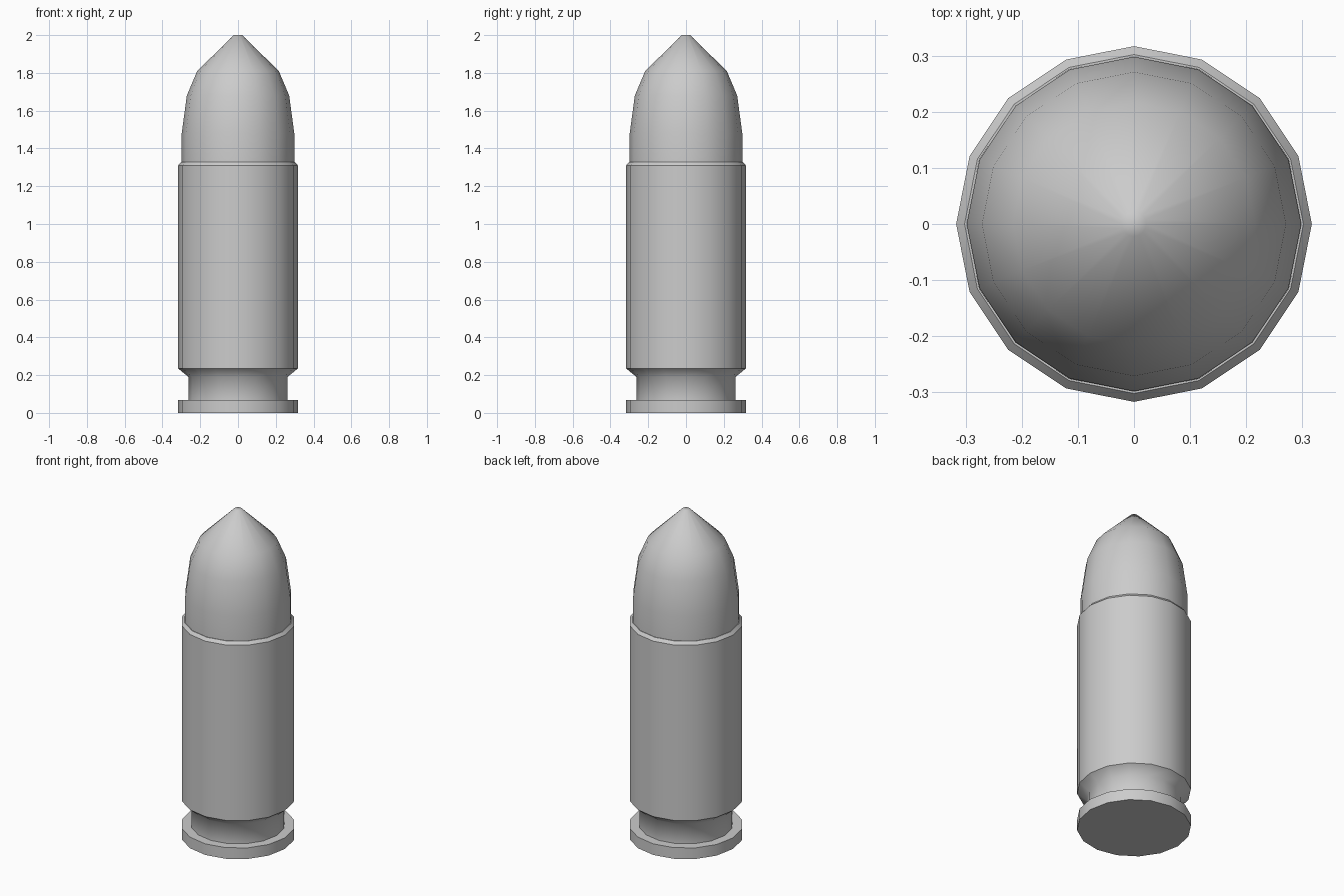
import bpy, bmesh, math

if "Cube" in bpy.data.objects:
    bpy.data.objects.remove(bpy.data.objects["Cube"])

SIDES = 16

def lathe(name, profile):
    """Revolve (radius, z, sharp) rings around z and cap both ends."""
    bm = bmesh.new()
    rings = []
    for r, z, _ in profile:
        rings.append([bm.verts.new((r * math.cos(2 * math.pi * i / SIDES),
                                    r * math.sin(2 * math.pi * i / SIDES), z))
                      for i in range(SIDES)])
    for a, b in zip(rings, rings[1:]):
        for i in range(SIDES):
            j = (i + 1) % SIDES
            bm.faces.new((a[i], a[j], b[j], b[i]))
    bm.faces.new(rings[0][::-1])
    bm.faces.new(rings[-1])
    for f in bm.faces:
        f.smooth = True
    # crisp rings stay sharp
    for ring, (_, _, sharp) in zip(rings, profile):
        if sharp:
            for i in range(SIDES):
                bm.edges.get((ring[i], ring[(i + 1) % SIDES])).smooth = False
    bm.normal_update()
    mesh = bpy.data.meshes.new(name)
    bm.to_mesh(mesh)
    bm.free()
    obj = bpy.data.objects.new(name, mesh)
    bpy.context.collection.objects.link(obj)
    return obj

# case: rim, extractor groove, straight wall, chamfered mouth
lathe("case", [
    (0.317, 0.0, True), (0.317, 0.068, True), (0.262, 0.068, True),
    (0.262, 0.19, False), (0.317, 0.235, True), (0.317, 1.31, True),
    (0.302, 1.328, True)])

# pointed round-nose tip seated in the case mouth
lathe("projectile", [
    (0.299, 1.32, True), (0.298, 1.48, False), (0.271, 1.68, False),
    (0.216, 1.81, False), (0.022, 2.0, False)])
